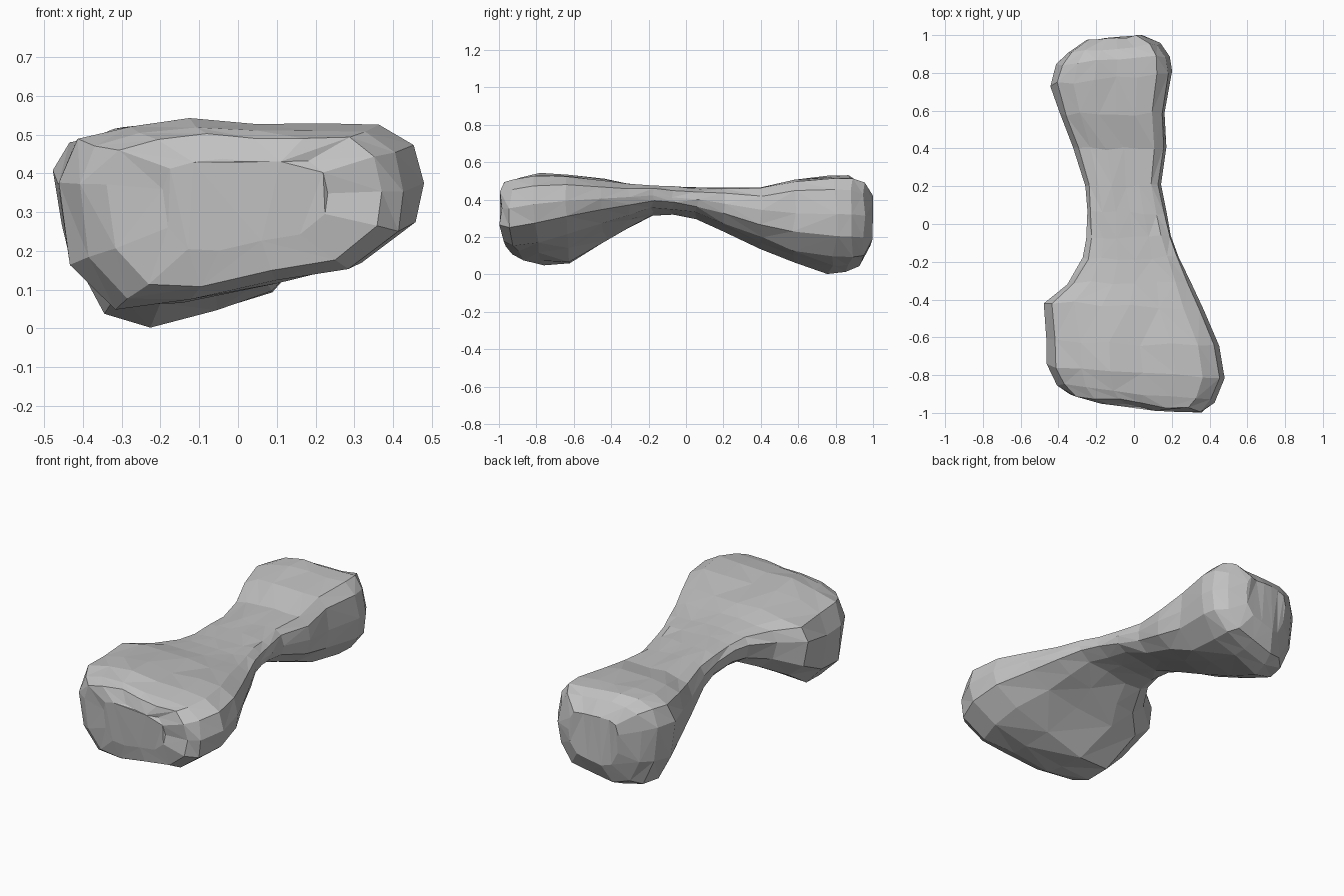
import bpy
import bmesh
import random
from mathutils import Vector

random.seed(4)

default_cube = bpy.data.objects.get("Cube")
if default_cube:
    bpy.data.objects.remove(default_cube)

# Cross-section outline: across the width, then up from underside to top
SECTION = [(0.05, 0.90), (0.19, 0.97), (0.36, 1), (0.54, 0.98), (0.72, 0.98), (0.88, 0.97),
           (0.97, 0.82), (1, 0.5), (0.98, 0.22), (0.83, 0.01), (0.6, 0), (0.34, 0),
           (0.15, 0), (0.03, 0.25), (0, 0.68)]
KEEL = 0.34

# Stations along the rock: y at low x, y at high x, low x, high x, top height,
# then underside height at low x, at the keel and at high x
STATIONS = [
    (-.90, -.99, -.34, .37, .50, .11, .11, .20),
    (-.85, -.94, -.41, .43, .52, .07, .08, .18),
    (-.75, -.81, -.46, .48, .54, .04, .07, .20),
    (-.62, -.65, -.46, .45, .53, .05, .07, .26),
    (-.41, -.46, -.48, .37, .51, .18, .19, .30),
    (-.31, -.31, -.35, .30, .49, .25, .25, .34),
    (-.18, -.18, -.27, .24, .475, .31, .31, .37),
    (-.07, -.07, -.25, .20, .47, .33, .315, .36),
    (.06, .06, -.25, .17, .465, .32, .295, .34),
    (.2, .2, -.26, .14, .462, .27, .235, .29),
    (.4, .4, -.32, .17, .465, .18, .135, .22),
    (.58, .58, -.39, .165, .51, .11, .06, .15),
    (.74, .8, -.44, .2, .53, .07, 0, .12),
    (.84, .89, -.41, .19, .53, .07, .01, .11),
    (.90, .95, -.35, .14, .50, .09, .04, .12),
]


def mix(a, b, t):
    return a + (b - a) * t


def wobble(amount):
    return random.uniform(-amount, amount)


def make_ring(bm, station):
    """Place one lightly roughened cross-section."""
    y_low, y_high, x_low, x_high, top, under_low, keel, under_high = station
    ring = []
    for across, up in SECTION:
        if across < KEEL:
            under = mix(under_low, keel, across / KEEL)
        else:
            under = mix(keel, under_high, (across - KEEL) / (1 - KEEL))
        ring.append(bm.verts.new((mix(x_low, x_high, across) + wobble(.004),
                                  mix(y_low, y_high, across) + wobble(.012),
                                  max(0, mix(under, top, up) + wobble(.005)))))
    return ring


def bridge(bm, first, second):
    """Join two rings with irregularly split quads."""
    count = len(first)
    for i in range(count):
        j = (i + 1) % count
        a, b, c, d = first[i], first[j], second[j], second[i]
        if random.random() < 0.5:
            bm.faces.new((a, b, c))
            bm.faces.new((a, c, d))
        else:
            bm.faces.new((a, b, d))
            bm.faces.new((b, c, d))


def close_end(bm, ring, push):
    """Close an end with a slightly bulging, broken face."""
    centre = sum((v.co for v in ring), Vector()) / len(ring)
    inner = []
    for v in ring:
        spot = centre.lerp(v.co, 0.6)
        spot.y = max(-1, min(1, spot.y + push + wobble(.006)))
        inner.append(bm.verts.new(spot))
    bridge(bm, ring, inner)
    cap = bm.faces.new(inner)
    bmesh.ops.triangulate(bm, faces=[cap], ngon_method='BEAUTY')


# Rock body: a narrow arch between two heavy ends
bm = bmesh.new()
rings = [make_ring(bm, station) for station in STATIONS]
for first, second in zip(rings, rings[1:]):
    bridge(bm, first, second)
close_end(bm, rings[0], -.02)
close_end(bm, rings[-1], .055)
bmesh.ops.recalc_face_normals(bm, faces=bm.faces)

mesh = bpy.data.meshes.new("rock_arch")
bm.to_mesh(mesh)
bm.free()
rock = bpy.data.objects.new("rock_arch", mesh)
bpy.context.collection.objects.link(rock)

# Plain stone colour
stone = bpy.data.materials.new("stone_grey")
stone.use_nodes = True
grey = (0.54, 0.54, 0.54, 1)
stone.diffuse_color = grey
stone.node_tree.nodes["Principled BSDF"].inputs["Base Color"].default_value = grey
mesh.materials.append(stone)
